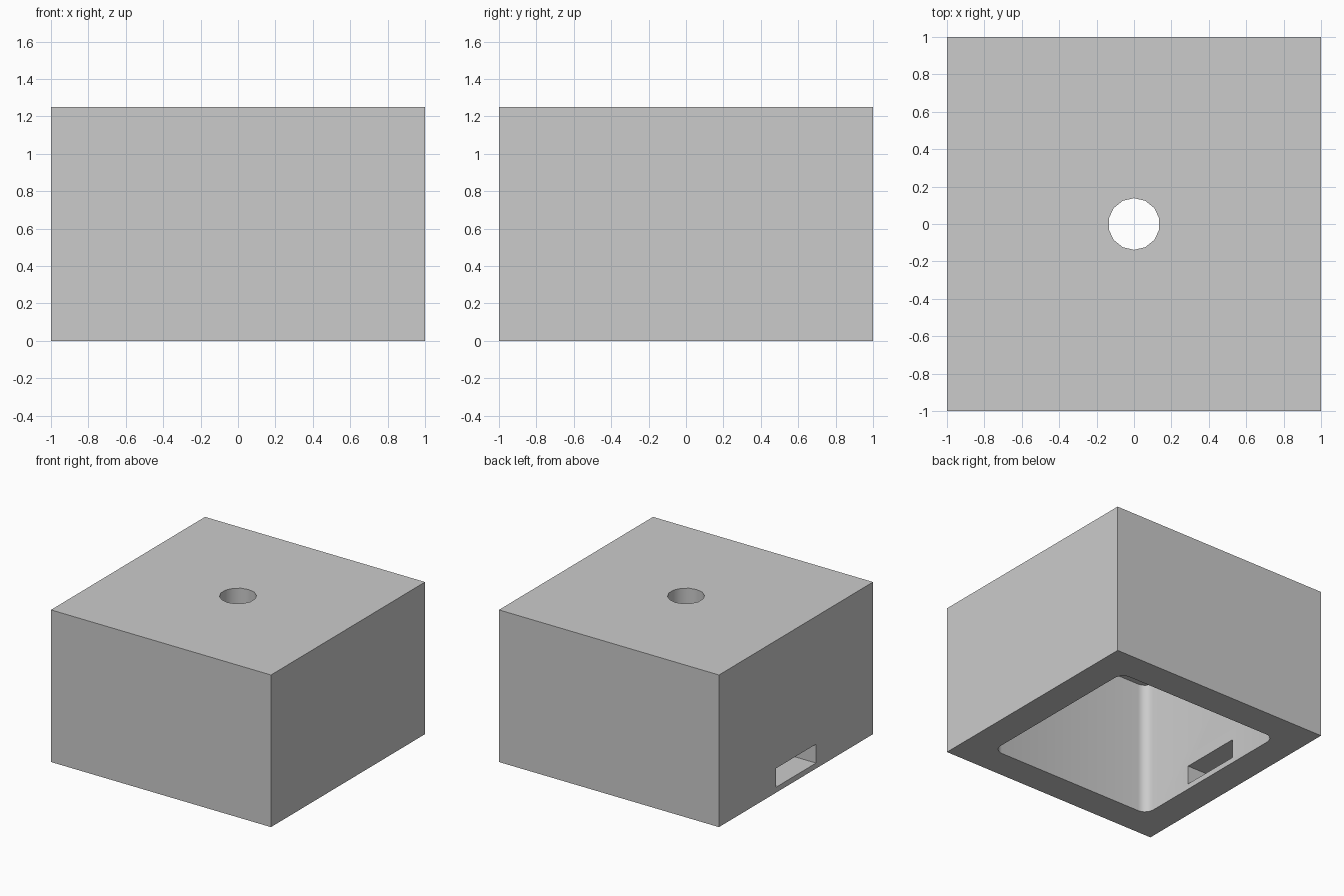
import bpy, bmesh, math
from mathutils import Matrix, Vector

if "Cube" in bpy.data.objects:
    bpy.data.objects.remove(bpy.data.objects["Cube"], do_unlink=True)

HEIGHT = 1.25      # outer height
CEILING = 1.1      # underside of the top plate

# Single grey material
grey = bpy.data.materials.new("light_grey")
grey.use_nodes = True
colour = (0.6, 0.6, 0.6, 1)
grey.diffuse_color = colour
grey.node_tree.nodes["Principled BSDF"].inputs["Base Color"].default_value = colour


def add_object(name, bm):
    mesh = bpy.data.meshes.new(name)
    bm.normal_update()
    bm.to_mesh(mesh)
    bm.free()
    mesh.materials.append(grey)
    obj = bpy.data.objects.new(name, mesh)
    bpy.context.collection.objects.link(obj)
    return obj


def box(name, low, high, corner_radius=0):
    """Box between two corners, with optional rounded vertical edges."""
    low, high = Vector(low), Vector(high)
    bm = bmesh.new()
    bmesh.ops.create_cube(bm, size=1)
    bmesh.ops.scale(bm, vec=high - low, verts=bm.verts)
    bmesh.ops.translate(bm, vec=(low + high) / 2, verts=bm.verts)
    if corner_radius:
        upright = [e for e in bm.edges
                   if abs(e.verts[0].co.z - e.verts[1].co.z) > 0.01]
        bmesh.ops.bevel(bm, geom=upright, offset=corner_radius, segments=5,
                        profile=0.5, affect='EDGES')
    return add_object(name, bm)


def cylinder(name, radius, sides, bottom, top):
    bm = bmesh.new()
    turn = Matrix.Rotation(math.pi / sides, 4, 'Z')
    place = Matrix.Translation((0, 0, (bottom + top) / 2))
    bmesh.ops.create_cone(bm, cap_ends=True, segments=sides, radius1=radius,
                          radius2=radius, depth=top - bottom, matrix=place)
    # Put flat sides towards left and right, corners towards front and back
    if any(abs(v.co.y) < 1e-4 for v in bm.verts):
        bmesh.ops.transform(bm, matrix=turn, verts=bm.verts)
    return add_object(name, bm)


# Outer shell and the shapes removed from it
shell = box("enclosure_shell", (-1, -1, 0), (1, 1, HEIGHT))
cutters = [
    box("cavity_cutter", (-0.75, -0.75, -0.2), (0.75, 0.75, CEILING), 0.08),
    cylinder("top_hole_cutter", 0.138, 14, 0.9, HEIGHT + 0.2),
    box("cable_slot_cutter", (-1.2, -0.26, 0.045), (-0.6, 0.26, 0.2)),
]

bpy.context.view_layer.objects.active = shell
for cutter in cutters:
    cutter.hide_render = True
    cut = shell.modifiers.new(cutter.name, 'BOOLEAN')
    cut.operation = 'DIFFERENCE'
    cut.solver = 'EXACT'
    cut.object = cutter
    bpy.ops.object.modifier_apply(modifier=cut.name)
for cutter in cutters:
    bpy.data.objects.remove(cutter, do_unlink=True)

# Smooth the hole and rounded cavity corners, keep the box edges sharp
for obj in bpy.context.selected_objects:
    obj.select_set(False)
shell.select_set(True)
bpy.ops.object.shade_smooth_by_angle(angle=math.radians(30))
